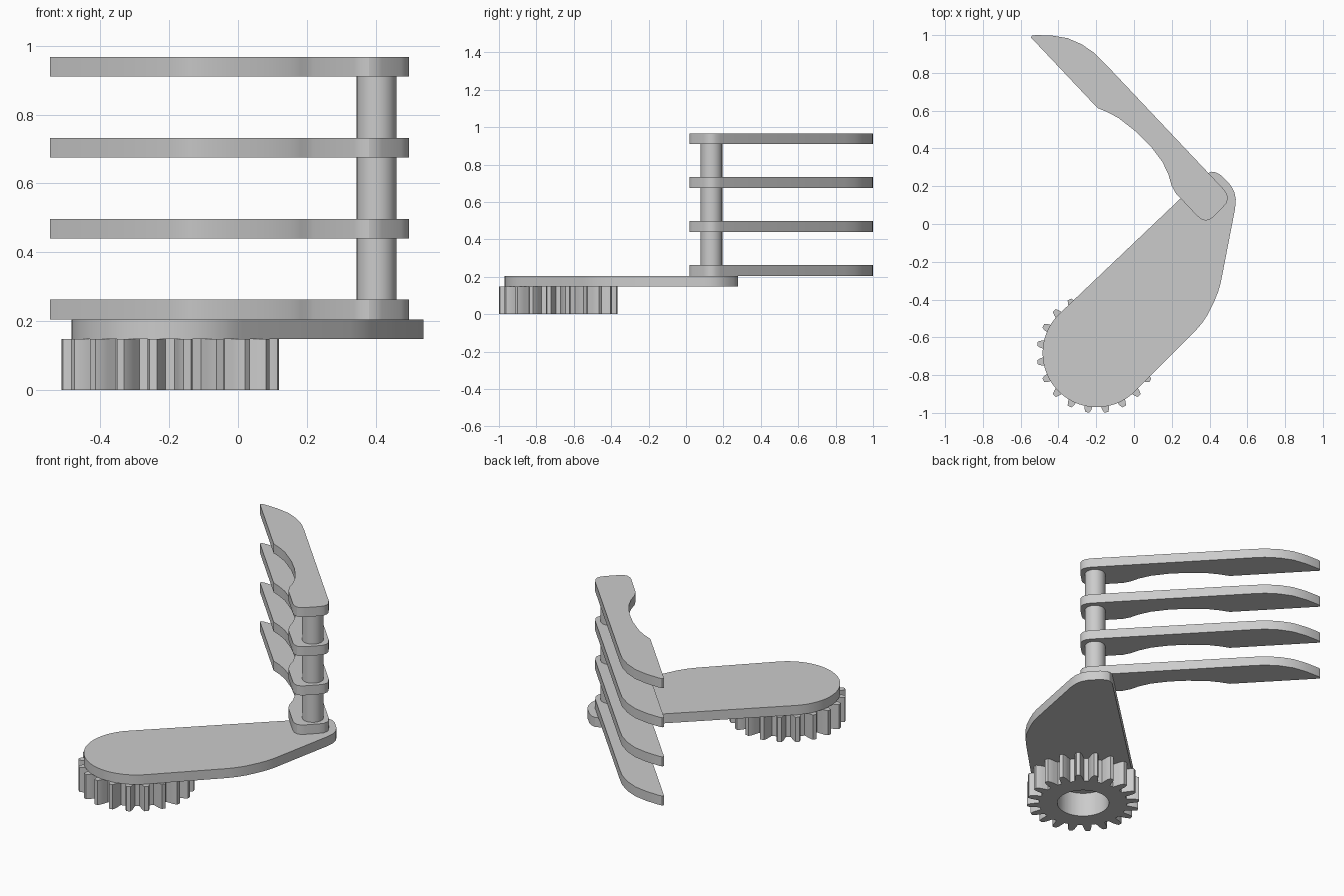
import bpy
import bmesh
from math import sin, cos, radians

default_cube = bpy.data.objects.get("Cube")
if default_cube:
    bpy.data.objects.remove(default_cube, do_unlink=True)

# One plain grey for every part
GREY = (0.6, 0.6, 0.6, 1.0)
grey = bpy.data.materials.new("plain grey")
grey.use_nodes = True
grey.diffuse_color = GREY
grey.node_tree.nodes["Principled BSDF"].inputs["Base Color"].default_value = GREY

THICK = 0.057        # plate and blade thickness
GEAR_HEIGHT = 0.148
DECK = GEAR_HEIGHT + THICK
GEAR_CENTRE = (-0.197, -0.683)
POST_CENTRE = (0.402, 0.136)


def polar(centre, radius, degrees):
    angle = radians(degrees)
    return (centre[0] + radius * cos(angle), centre[1] + radius * sin(angle))


def arc(centre, radius, start, end, steps):
    return [polar(centre, radius, start + (end - start) * i / steps)
            for i in range(steps + 1)]


def finish(name, bm, angle=30):
    bmesh.ops.recalc_face_normals(bm, faces=bm.faces)
    mesh = bpy.data.meshes.new(name)
    bm.to_mesh(mesh)
    bm.free()
    mesh.materials.append(grey)
    obj = bpy.data.objects.new(name, mesh)
    bpy.context.collection.objects.link(obj)
    bpy.ops.object.select_all(action='DESELECT')
    obj.select_set(True)
    bpy.context.view_layer.objects.active = obj
    bpy.ops.object.shade_smooth_by_angle(angle=radians(angle))
    return obj


def prism(name, outline, bottom, top):
    """Extrude a flat outline straight up."""
    bm = bmesh.new()
    base = bm.faces.new([bm.verts.new((x, y, bottom)) for x, y in outline])
    result = bmesh.ops.extrude_face_region(bm, geom=[base], use_keep_orig=True)
    raised = [v for v in result["geom"] if isinstance(v, bmesh.types.BMVert)]
    bmesh.ops.translate(bm, verts=raised, vec=(0, 0, top - bottom))
    return finish(name, bm)


def gear(name, centre, teeth, tooth, bore, height):
    """Toothed ring: the tooth profile repeats around a round bore."""
    pitch = 360 / teeth
    outer, inner = [], []
    for k in range(teeth):
        for offset, radius in tooth:
            degrees = pitch * (k + 0.5) + offset
            outer.append(polar(centre, radius, degrees))
            inner.append(polar(centre, bore, degrees))
    bm = bmesh.new()
    rings = [[bm.verts.new((x, y, z)) for x, y in loop]
             for loop, z in ((outer, 0), (outer, height), (inner, height), (inner, 0))]
    count = len(outer)
    for r, ring in enumerate(rings):
        following = rings[(r + 1) % len(rings)]
        for i in range(count):
            j = (i + 1) % count
            bm.faces.new((ring[i], ring[j], following[j], following[i]))
    return finish(name, bm)


# Drive gear under the arm
tooth = [(-6, 0.25), (-4.5, 0.28), (-3.6, 0.3), (-2, 0.318),
         (2, 0.318), (3.6, 0.3), (4.5, 0.28), (6, 0.25)]
gear("drive_gear", GEAR_CENTRE, 20, tooth, 0.146, GEAR_HEIGHT)

# Flat arm: round end over the gear, tapered end under the post
arm = arc(GEAR_CENTRE, 0.287, 133, 317, 28)
arm += [(0.325, -0.566), (0.36, -0.525), (0.39, -0.48), (0.426, -0.407),
        (0.445, -0.36), (0.458, -0.317), (0.535, 0.08), (0.539, 0.13),
        (0.531, 0.17), (0.512, 0.205), (0.463, 0.257), (0.435, 0.273),
        (0.412, 0.277), (0.385, 0.267)]
prism("arm_plate", arm, GEAR_HEIGHT, DECK)

# Post carrying the blades
prism("post", arc(POST_CENTRE, 0.058, 0, 345, 23), DECK, DECK + 0.74)

# Four identical stacked blades
blade = [(-0.546, 0.988), (-0.54, 0.997), (-0.52, 1.0), (-0.437, 0.998),
         (-0.352, 0.984), (-0.278, 0.952), (-0.209, 0.905), (-0.156, 0.852),
         (0.474, 0.185), (0.491, 0.16), (0.497, 0.137), (0.491, 0.113),
         (0.474, 0.092), (0.418, 0.036), (0.4, 0.023), (0.38, 0.018),
         (0.355, 0.026), (0.335, 0.042), (0.22, 0.164), (0.198, 0.206),
         (0.183, 0.26), (0.151, 0.328), (0.087, 0.413), (0.013, 0.487),
         (-0.082, 0.561), (-0.14, 0.592), (-0.193, 0.614)]
for level in range(4):
    bottom = DECK + 0.235 * level
    prism(f"blade_{level + 1}", blade, bottom, bottom + THICK)
